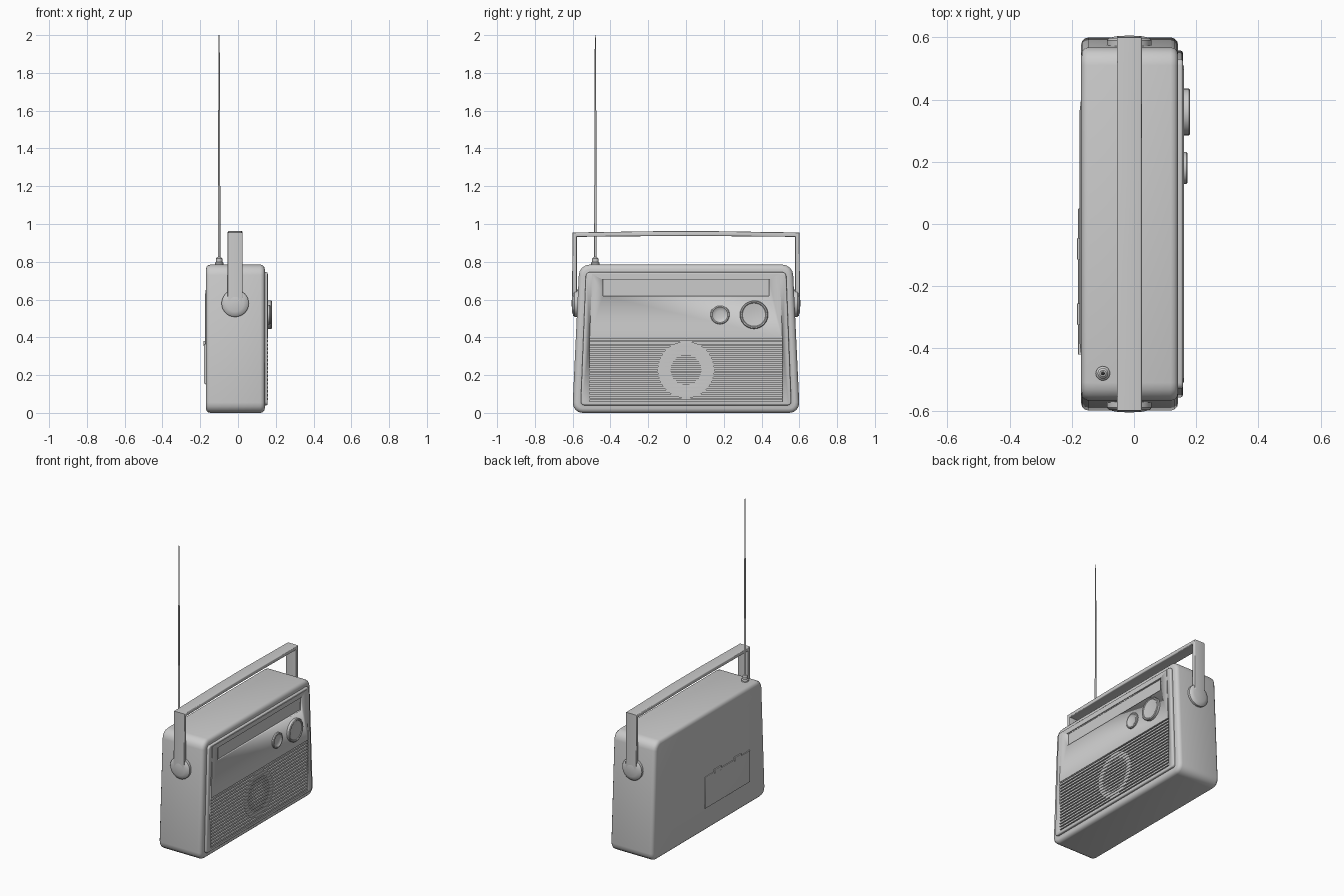
import bpy, bmesh, math
from mathutils import Vector, Matrix

if "Cube" in bpy.data.objects:
    bpy.data.objects.remove(bpy.data.objects["Cube"])


def finish(name, bm, smooth=35):
    bmesh.ops.recalc_face_normals(bm, faces=bm.faces)
    me = bpy.data.meshes.new(name)
    bm.to_mesh(me)
    bm.free()
    ob = bpy.data.objects.new(name, me)
    bpy.context.collection.objects.link(ob)
    bpy.ops.object.select_all(action='DESELECT')
    bpy.context.view_layer.objects.active = ob
    ob.select_set(True)
    if smooth:
        bpy.ops.object.shade_smooth_by_angle(angle=math.radians(smooth))
    return ob


def prism(name, pts, x0, x1, corner=0, rim=0, segs=4):
    """Extrude a (y, z) outline along x, rounding its corners and then its rims."""
    bm = bmesh.new()
    f = bm.faces.new([bm.verts.new((x0, y, z)) for y, z in pts])
    ext = bmesh.ops.extrude_face_region(bm, geom=[f])
    moved = [v for v in ext['geom'] if isinstance(v, bmesh.types.BMVert)]
    bmesh.ops.translate(bm, verts=moved, vec=(x1 - x0, 0, 0))
    bmesh.ops.recalc_face_normals(bm, faces=bm.faces)
    along = lambda e: abs(e.verts[0].co.x - e.verts[1].co.x) > 1e-5
    if corner:
        bmesh.ops.bevel(bm, geom=[e for e in bm.edges if along(e)], offset=corner,
                        segments=segs, profile=0.5, affect='EDGES')
    if rim:
        bmesh.ops.bevel(bm, geom=[e for e in bm.edges if not along(e)], offset=rim,
                        segments=3, profile=0.5, affect='EDGES')
    return finish(name, bm)


def rect(y0, y1, z0, z1):
    return [(y0, z0), (y1, z0), (y1, z1), (y0, z1)]


def lathe(name, profile, loc, axis, n=32):
    """Spin a (radius, height) profile around the given axis."""
    bm = bmesh.new()
    rings = []
    for r, h in profile:
        if r == 0:
            rings.append([bm.verts.new((0, 0, h))] * n)
        else:
            rings.append([bm.verts.new((r * math.cos(2 * math.pi * i / n),
                                        r * math.sin(2 * math.pi * i / n), h)) for i in range(n)])
    for a, b in zip(rings, rings[1:]):
        for i in range(n):
            j = (i + 1) % n
            quad = list(dict.fromkeys([a[i], a[j], b[j], b[i]]))
            bm.faces.new(quad)
    rot = Vector((0, 0, 1)).rotation_difference(Vector(axis)).to_matrix().to_4x4()
    bm.transform(Matrix.Translation(loc) @ rot)
    return finish(name, bm)


def cut(target, cutter):
    """Carve the cutter out of the target and discard it."""
    cutter.hide_render = True
    m = target.modifiers.new("cut", 'BOOLEAN')
    m.operation, m.solver, m.object = 'DIFFERENCE', 'EXACT', cutter
    bpy.ops.object.select_all(action='DESELECT')
    bpy.context.view_layer.objects.active = target
    target.select_set(True)
    bpy.ops.object.modifier_apply(modifier=m.name)
    bpy.data.objects.remove(cutter)


# Case: tapered outline with rounded corners
prism("case", [(-0.602, 0.0), (0.602, 0.0), (0.565, 0.785), (-0.565, 0.785)],
      -0.17, 0.142, corner=0.055, rim=0.024)

# Front panel with recessed dial window and grille opening
panel = prism("front_panel", [(-0.558, 0.04), (0.558, 0.04), (0.53, 0.745), (-0.53, 0.745)],
              0.13, 0.157, corner=0.02, rim=0.007)
cut(panel, prism("window_cutter", rect(-0.44, 0.44, 0.62, 0.705), 0.148, 0.2))
cut(panel, prism("grille_cutter", rect(-0.51, 0.51, 0.06, 0.395), 0.143, 0.2))

# Raised face between the grille and the top edge
face = prism("front_face", [(-0.51, 0.395), (0.51, 0.395), (0.497, 0.735), (-0.497, 0.735)],
             0.15, 0.16)
cut(face, prism("window_cutter", rect(-0.44, 0.44, 0.62, 0.705), 0.1, 0.2))

# Grille slats and the speaker behind them
for i in range(16):
    z = 0.073 + i * 0.0205
    prism("grille_slat", rect(-0.512, 0.512, z - 0.006, z + 0.006), 0.14, 0.158)
lathe("speaker", [(0.15, 0), (0.15, 0.014), (0.135, 0.015), (0.07, 0.009), (0, 0.007)],
      (0.14, 0, 0.228), (1, 0, 0), 40)

# Tuning and volume knobs with dished faces
for name, y, r, h in (("volume_knob", 0.18, 0.051, 0.02), ("tuning_knob", 0.36, 0.075, 0.028)):
    lathe(name, [(0, -0.01), (r, -0.01), (r, h - 0.004), (r - 0.004, h), (r - 0.01, h),
                 (r - 0.014, h - 0.004), (r * 0.4, h - 0.008), (0, h - 0.009)],
          (0.152, y, 0.52), (1, 0, 0), 36)

# Gentle bulge of the rear shell
bm = bmesh.new()
loops = [[bm.verts.new((x, y, z)) for y, z in rect(*r)] for x, r in
         ((-0.168, (-0.44, 0.42, 0.12, 0.67)), (-0.175, (-0.38, 0.36, 0.2, 0.62)))]
for i in range(4):
    j = (i + 1) % 4
    bm.faces.new((loops[0][i], loops[0][j], loops[1][j], loops[1][i]))
bm.faces.new(loops[1])
bm.faces.new(loops[0][::-1])
finish("rear_bulge", bm)

# Battery door with its two clips
prism("battery_door", rect(-0.42, 0.05, 0.155, 0.365), -0.18, -0.165, rim=0.003)
for y in (-0.29, -0.08):
    prism("door_clip", rect(y - 0.035, y + 0.035, 0.355, 0.38), -0.183, -0.165, rim=0.003)

# Carrying handle: one U-shaped strap
half = [(0.604, 0.585), (0.6, 0.955), (0.15, 0.962)]
inner = [(0.15, 0.936), (0.578, 0.932), (0.578, 0.585)]
right = half + inner
outline = half + [(-y, z) for y, z in reversed(half)]
outline += [(-y, z) for y, z in reversed(inner)] + inner
prism("handle", outline, -0.055, 0.025, rim=0.006)

# Domed handle pivots
for s in (-1, 1):
    lathe("handle_pivot", [(0, 0), (0.072, 0), (0.072, 0.03), (0.066, 0.037), (0.045, 0.043), (0, 0.046)],
          (-0.015, s * 0.56, 0.58), (0, s, 0))

# Telescopic antenna and its base
lathe("antenna_base", [(0, -0.01), (0.023, -0.01), (0.023, 0.012), (0.017, 0.018),
                       (0.017, 0.035), (0.01, 0.042), (0, 0.042)], (-0.1, -0.48, 0.782), (0, 0, 1), 20)
lathe("antenna", [(0, 0.8), (0.0065, 0.8), (0.0065, 1.2), (0.0052, 1.205), (0.0052, 1.6),
                  (0.004, 1.605), (0.0035, 1.9), (0.002, 2.0), (0, 2.0)], (-0.1, -0.48, 0), (0, 0, 1), 12)
